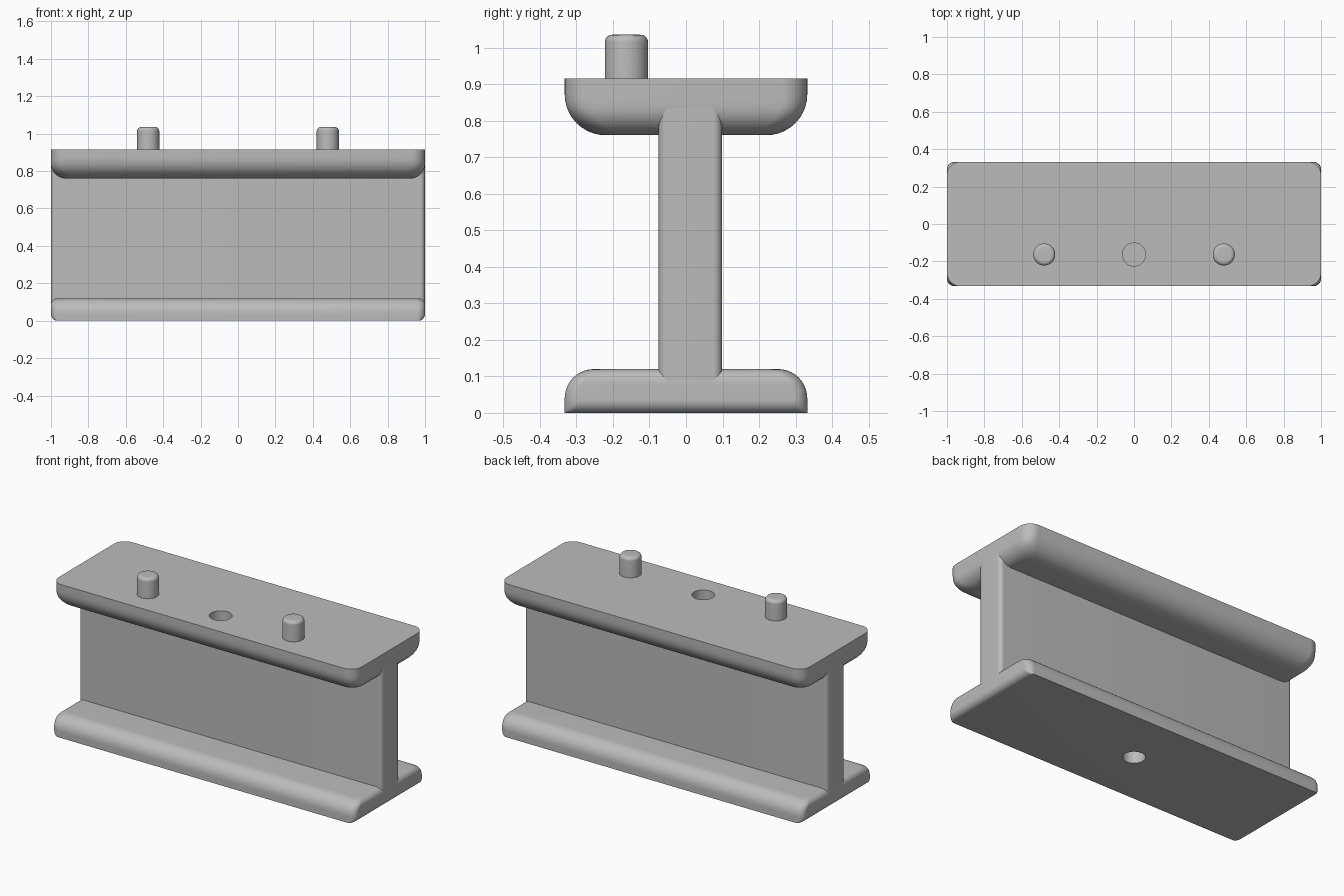
import bpy, bmesh
from math import sin, cos, pi, sqrt, radians

cube = bpy.data.objects.get("Cube")
if cube:
    bpy.data.objects.remove(cube, do_unlink=True)

grey = bpy.data.materials.new("plain grey")
grey.use_nodes = True
tone = (0.5, 0.5, 0.5, 1)
grey.diffuse_color = tone
grey.node_tree.nodes["Principled BSDF"].inputs["Base Color"].default_value = tone

STEPS = 10  # segments in each rounded corner


def ring(hx, hy, r):
    """Rounded rectangle outline, counter-clockwise."""
    pts = []
    for k, (sx, sy) in enumerate([(1, 1), (-1, 1), (-1, -1), (1, -1)]):
        for i in range(STEPS + 1):
            a = (k + i / STEPS) * pi / 2
            pts.append((sx * (hx - r) + r * cos(a), sy * (hy - r) + r * sin(a)))
    return pts


def loft(name, levels, x=0, y=0):
    """Skin rounded rectangles given as (z, half x, half y, corner radius)."""
    bm = bmesh.new()
    rings = [[bm.verts.new((px + x, py + y, z)) for px, py in ring(hx, hy, r)]
             for z, hx, hy, r in levels]
    n = len(rings[0])
    for a, b in zip(rings, rings[1:]):
        for i in range(n):
            j = (i + 1) % n
            bm.faces.new((a[i], a[j], b[j], b[i]))
    bm.faces.new(rings[0][::-1])
    bm.faces.new(rings[-1])
    bmesh.ops.remove_doubles(bm, verts=bm.verts, dist=1e-5)
    bmesh.ops.recalc_face_normals(bm, faces=bm.faces)
    mesh = bpy.data.meshes.new(name)
    bm.to_mesh(mesh)
    bm.free()
    mesh.materials.append(grey)
    ob = bpy.data.objects.new(name, mesh)
    bpy.context.collection.objects.link(ob)
    return ob


def select(ob):
    bpy.ops.object.select_all(action='DESELECT')
    ob.select_set(True)
    bpy.context.view_layer.objects.active = ob


def drill(ob, x, y, z0, z1, r):
    """Cut a round vertical hole."""
    cutter = loft("cutter", [(z0, r, r, r), (z1, r, r, r)], x, y)
    mod = ob.modifiers.new("hole", 'BOOLEAN')
    mod.operation, mod.solver, mod.object = 'DIFFERENCE', 'EXACT', cutter
    select(ob)
    bpy.ops.object.modifier_apply(modifier=mod.name)
    bpy.data.objects.remove(cutter, do_unlink=True)


def inset(d, r):
    """How far a fillet of radius r draws in at distance d from its face."""
    return 0 if d >= r else r - sqrt(r * r - (r - d) ** 2)


def fillet_heights(r):
    return [r * (1 - cos(i / STEPS * pi / 2)) for i in range(STEPS + 1)]


HALF_X, HALF_Y = 1.0, 0.332
PIN_Y, PIN_R = -0.163, 0.059

# Lower flange: rounded along its top and under both ends
TOP, END_R, SIDE_R = 0.12, 0.035, 0.08
heights = fillet_heights(END_R) + [TOP - h for h in reversed(fillet_heights(SIDE_R))]
levels = []
for z in sorted(heights):
    low, high = inset(z, END_R), inset(TOP - z, END_R)
    levels.append((z, HALF_X - low - high, HALF_Y - inset(TOP - z, SIDE_R),
                   max(0.04 - low, 0.001)))
lower_flange = loft("lower_flange", levels)

# Upper flange: flat top, generously rounded underside
BASE, CAP, END_R, SIDE_R = 0.76, 0.915, 0.08, 0.112
levels = [(BASE + h, HALF_X - inset(h, END_R), HALF_Y - inset(h, SIDE_R), 0.07)
          for h in fillet_heights(SIDE_R)]
levels.append((CAP, HALF_X, HALF_Y, 0.07))
upper_flange = loft("upper_flange", levels)

# Upright web between the flanges
web = loft("web", [(z, 0.9995, 0.087, 0.025) for z in (0.06, 0.86)], y=0.012)

# Blind holes: one between the pins, one under the base
drill(upper_flange, 0, PIN_Y, CAP - 0.13, CAP + 0.1, 0.062)
drill(lower_flange, 0, 0, -0.1, 0.25, 0.06)
drill(web, 0, 0, -0.1, 0.25, 0.06)

# Locating pins with rounded tips
TIP, TIP_R = 1.035, 0.02
pins = []
for name, x in (("left_pin", 0.48), ("right_pin", -0.48)):
    levels = [(0.88, PIN_R, PIN_R, PIN_R)]
    for h in reversed(fillet_heights(TIP_R)):
        r = PIN_R - inset(h, TIP_R)
        levels.append((TIP - h, r, r, r))
    pins.append(loft(name, levels, x, PIN_Y))

for ob in [lower_flange, upper_flange, web] + pins:
    select(ob)
    bpy.ops.object.shade_smooth_by_angle(angle=radians(32))
